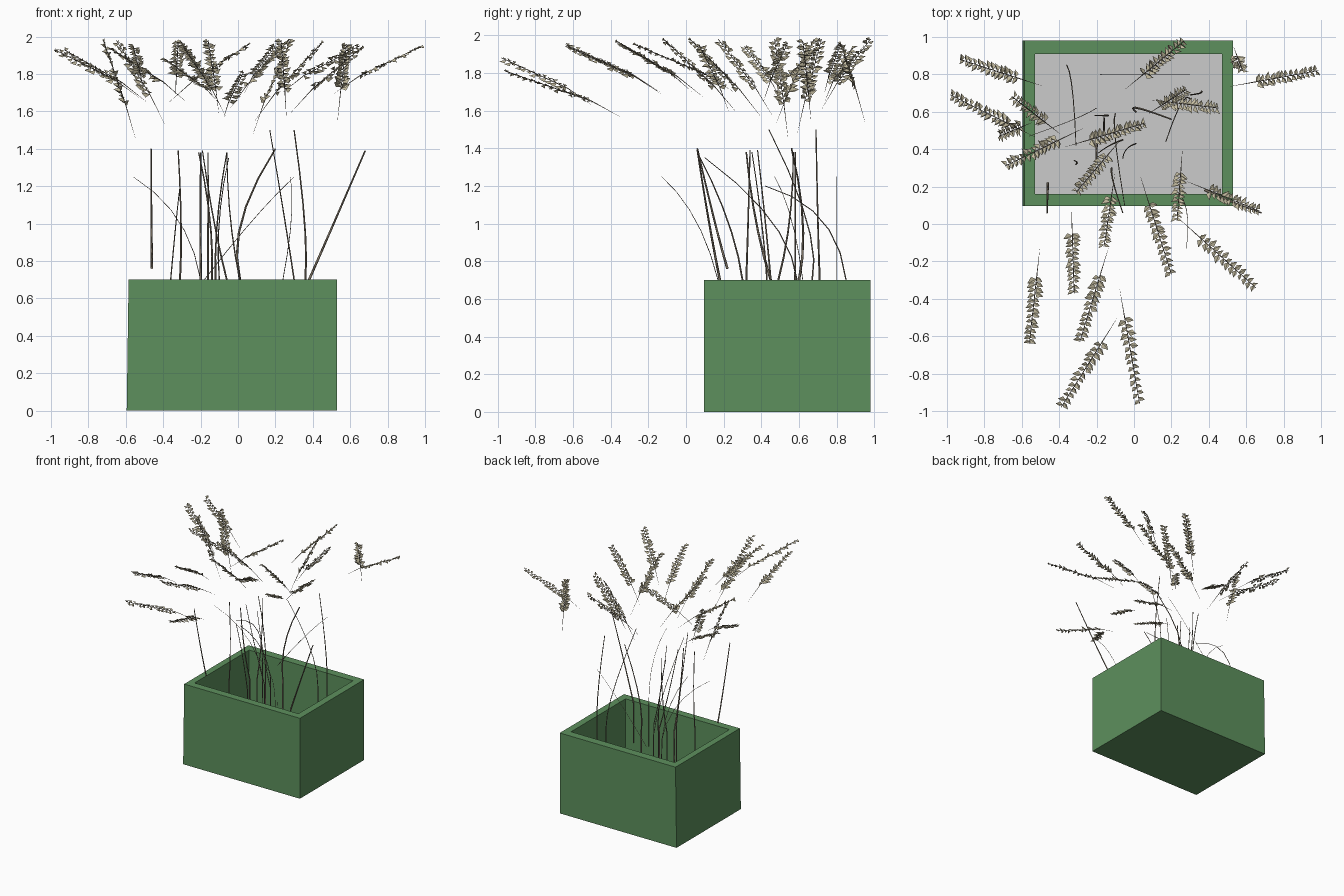
import bpy, bmesh, math, random
from mathutils import Vector

if "Cube" in bpy.data.objects:
    bpy.data.objects.remove(bpy.data.objects["Cube"])

random.seed(4)


def material(name, rgb):
    m = bpy.data.materials.new(name)
    m.diffuse_color = (*rgb, 1)
    m.use_nodes = True
    m.node_tree.nodes["Principled BSDF"].inputs["Base Color"].default_value = m.diffuse_color
    return m


def mesh_object(name, bm, mat=None):
    me = bpy.data.meshes.new(name)
    bm.to_mesh(me)
    bm.free()
    ob = bpy.data.objects.new(name, me)
    bpy.context.collection.objects.link(ob)
    if mat:
        me.materials.append(mat)
    return ob


def tubes(name, paths, depth, mat):
    """Four-sided tapered stalks; each path is a list of (point, relative radius)."""
    cu = bpy.data.curves.new(name, 'CURVE')
    cu.dimensions = '3D'
    cu.bevel_depth = depth
    cu.bevel_resolution = 0
    cu.use_fill_caps = True
    for path in paths:
        sp = cu.splines.new('POLY')
        sp.points.add(len(path) - 1)
        for pt, (co, r) in zip(sp.points, path):
            pt.co = (*co, 1)
            pt.radius = r
    ob = bpy.data.objects.new(name, cu)
    bpy.context.collection.objects.link(ob)
    cu.materials.append(mat)
    bpy.ops.object.select_all(action='DESELECT')
    ob.select_set(True)
    bpy.context.view_layer.objects.active = ob
    bpy.ops.object.convert(target='MESH')


def arc(a, b, c, n):
    """Points on a parabola through a, b and c."""
    return [a * (1 - t) * (1 - 2 * t) + b * 4 * t * (1 - t) + c * t * (2 * t - 1)
            for t in [i / n for i in range(n + 1)]]


green = material("planter_green", (0.11, 0.28, 0.11))
stalk = material("stalk_brown", (0.24, 0.20, 0.15))
husk = material("husk_tan", (0.55, 0.50, 0.35))

# Planter: four nested rectangles joined into an open box
bm = bmesh.new()
rings = []
for x0, x1, y0, y1, z in [(-.595, .53, .095, .98, 0), (-.585, .53, .095, .98, .70),
                          (-.53, .47, .16, .91, .70), (-.53, .47, .16, .91, .04)]:
    rings.append([bm.verts.new(p) for p in
                  [(x0, y0, z), (x1, y0, z), (x1, y1, z), (x0, y1, z)]])
for lo, hi in zip(rings, rings[1:]):
    for i in range(4):
        j = (i + 1) % 4
        bm.faces.new((lo[i], lo[j], hi[j], hi[i]))
bm.faces.new(rings[0][::-1])
bm.faces.new(rings[-1])
mesh_object("planter", bm, green)

# Grey floor inside the planter
bm = bmesh.new()
bm.faces.new([bm.verts.new(p) for p in
              [(-.53, .16, .045), (.47, .16, .045), (.47, .91, .045), (-.53, .91, .045)]])
mesh_object("planter_floor", bm)

# Lower stalks: bottom xy, middle xy, top xyz, thickness
stems = [
    (-.46, .22, -.463, .15, -.465, .06, 1.40, 1), (-.20, .62, -.32, .56, -.56, .47, 1.25, .3),
    (-.31, .32, -.305, .33, -.32, .34, 1.39, .8), (-.36, .85, -.33, .72, -.31, .42, 1.20, .5),
    (-.20, .45, -.20, .37, -.20, .32, 1.38, 1), (-.16, .49, -.16, .55, -.16, .57, 1.38, .8),
    (-.12, .30, -.11, .22, -.06, .06, 1.38, .7), (-.14, .58, -.15, .58, -.21, .58, 1.38, .8),
    (-.06, .45, -.13, .42, -.19, .38, 1.39, .7), (.01, .43, -.04, .40, -.06, .35, 1.38, .6),
    (.01, .60, .02, .62, .20, .56, 1.40, 1), (-.18, .80, .08, .80, .30, .80, 1.25, .3),
    (.24, .17, .285, .05, .28, -.13, 1.25, .3), (.30, .67, .25, .64, .17, .44, 1.50, .6),
    (.36, .71, .355, .70, .30, .69, 1.50, .8), (.38, .18, .52, .12, .68, .06, 1.39, 1),
    (-.10, .59, -.10, .45, -.05, .10, 1.35, .5)]
paths, tops = [], []
for n, (x0, y0, x1, y1, x2, y2, z2, r) in enumerate(stems):
    low = Vector((x0, y0, .76 if n == 0 else .70))
    mid, top = Vector((x1, y1, 1.02)), Vector((x2, y2, z2))
    path = [(p, r * (1 - .08 * i)) for i, p in enumerate(arc(low, mid, top, 5))]
    if n:
        path.insert(0, (Vector((x0, y0, .35)), r))
    paths.append(path)
    tops.append(top)
tubes("stalks", paths, .0068, stalk)

# Seed heads: base xy, tip xy, tip z
heads = [
    (-.62, .78, -.93, .88, 1.93), (-.66, .53, -.98, .69, 1.93), (-.47, .54, -.65, .68, 1.98),
    (-.40, .45, -.69, .31, 1.94), (-.60, .52, -.72, .47, 1.98), (.05, .80, .27, .98, 1.98),
    (.55, .90, .58, .82, 1.96), (.65, .76, .985, .82, 1.95), (.14, .63, .28, .72, 1.98),
    (.20, .65, .45, .62, 1.97), (-.24, .45, .06, .54, 1.96), (-.14, .37, -.31, .17, 1.98),
    (.40, .18, .67, .07, 1.95), (.25, .28, .23, .02, 1.98), (.08, .11, .20, -.27, 1.95),
    (.35, -.07, .65, -.34, 1.95), (-.12, .15, -.16, -.12, 1.98), (-.33, -.05, -.32, -.37, 1.97),
    (-.52, -.28, -.56, -.64, 1.95), (-.18, -.27, -.29, -.63, 1.94),
    (-.17, -.63, -.39, -.98, 1.88), (-.05, -.50, .03, -.96, 1.81)]
bm = bmesh.new()
axes = []
PAIRS = 13
for x0, y0, x1, y1, z1 in heads:
    run = math.hypot(x1 - x0, y1 - y0)
    drop = max(.16, math.sqrt(max(0, .37 ** 2 - run ** 2)))
    if run < .1:
        drop = .24
    base, tip = Vector((x0, y0, z1 - drop)), Vector((x1, y1, z1))
    d = (tip - base).normalized()
    side = d.cross(Vector((0, 0, 1))).normalized()
    up = side.cross(d)

    # fine neck below the head, fading out towards the clump of stalks
    neck = base - d * .16 - Vector((0, 0, .03))
    axes.append([(neck, .1), (base, .6), (tip, .5)])

    # folded husks in pairs along the head
    for i in range(PAIRS):
        t = (i + .3) / PAIRS
        for s in (-1, 1):
            p = base.lerp(tip, t + s * .018)
            size = .05 * (1 - .25 * t) * random.uniform(.8, 1.15)
            out = (side * s + d * random.uniform(.3, .8)
                   + up * random.uniform(-.6, .3)).normalized()
            across = (d - out * d.dot(out)).normalized()
            fold = out.cross(across) * size * .25
            m = p + out * size * .4
            vs = [bm.verts.new(q) for q in
                  (p, m + across * size * .34 + fold, p + out * size,
                   m - across * size * .34 + fold)]
            bm.faces.new((vs[0], vs[1], vs[2]))
            bm.faces.new((vs[0], vs[2], vs[3]))
mesh_object("seed_husks", bm, husk)
tubes("seed_head_stalks", axes, .004, stalk)
